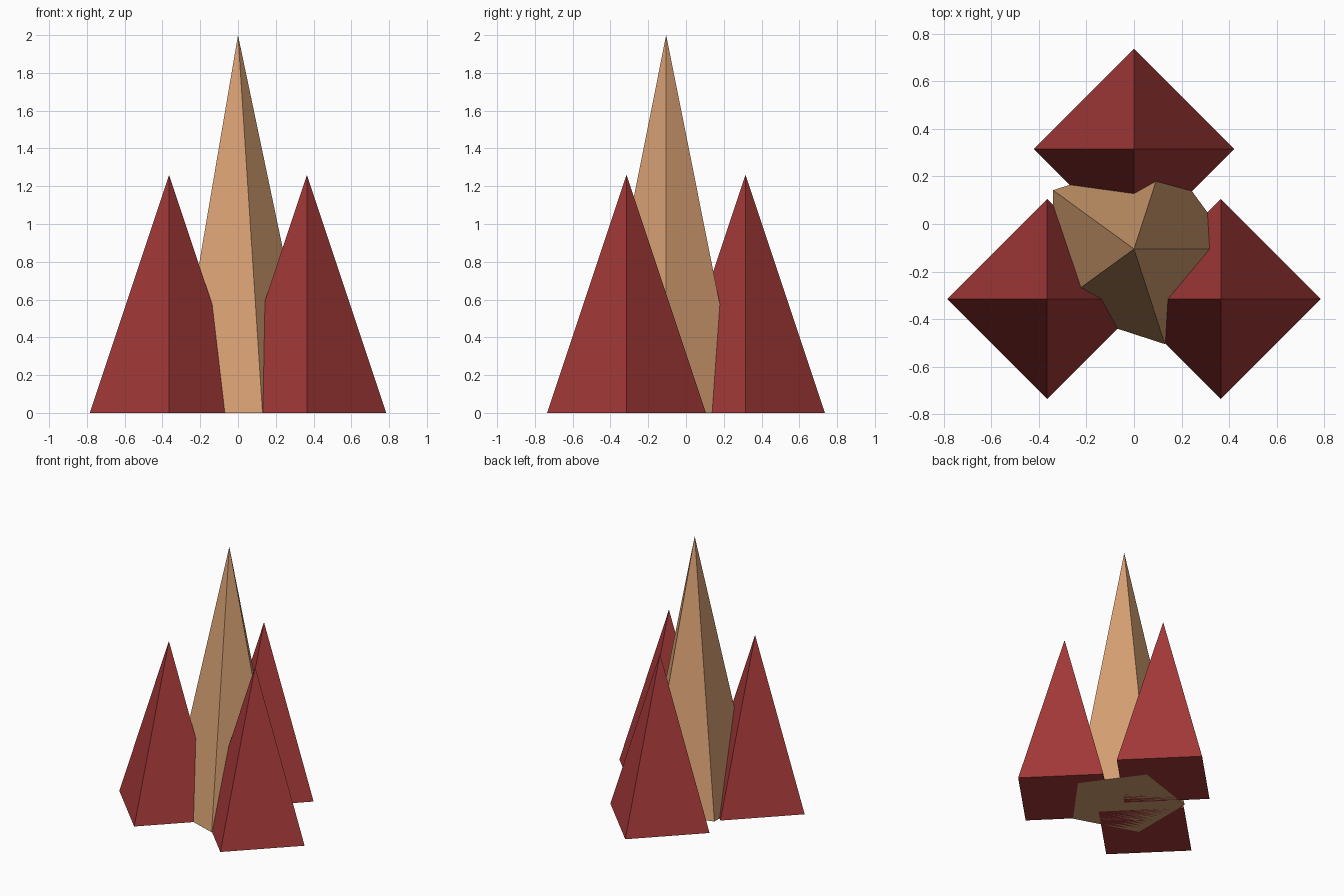
import bpy
import math

old = bpy.data.objects.get("Cube")
if old:
    bpy.data.objects.remove(old, do_unlink=True)


def make_material(name, color):
    mat = bpy.data.materials.new(name)
    mat.use_nodes = True
    mat.diffuse_color = color
    mat.node_tree.nodes["Principled BSDF"].inputs["Base Color"].default_value = color
    return mat


def spire(name, sides, x, y, height, mat, radius=0.42):
    """Flat-shaded cone on the ground with its first base corner towards +x."""
    bpy.ops.mesh.primitive_cone_add(vertices=sides, radius1=radius, radius2=0,
                                    depth=height, location=(x, y, height / 2))
    obj = bpy.context.object
    obj.name = name
    # Primitive cones start their first corner on +y
    obj.rotation_euler.z = -math.pi / 2
    obj.data.materials.append(mat)
    return obj


red = make_material("dark red", (0.37, 0.04, 0.04, 1))
tan = make_material("tan", (0.67, 0.35, 0.17, 1))

# Tall five-sided centre spire
spire("centre_spire", 5, 0, -0.105, 2.0, tan)

# Three shorter four-sided spires around it
for name, x, y in (("right_spire", -0.365, -0.315),
                   ("left_spire", 0.365, -0.315),
                   ("back_spire", 0, 0.315)):
    spire(name, 4, x, y, 1.26, red)
